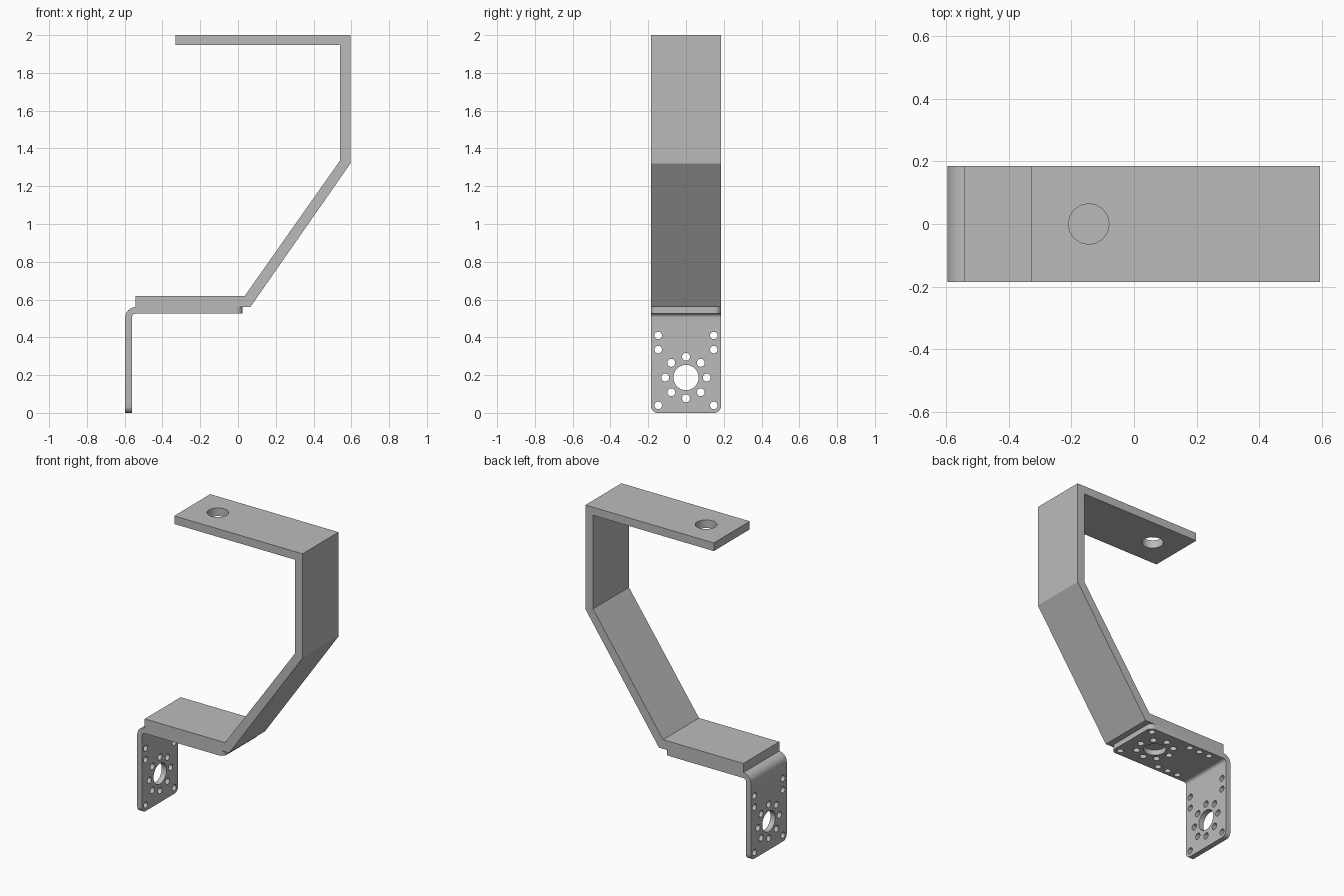
import bpy, bmesh, math
from mathutils import Matrix, Vector

cube = bpy.data.objects.get("Cube")
if cube:
    bpy.data.objects.remove(cube)

HALF = 0.185          # half width of the strip
T = 0.035             # bracket thickness
TOP, LEFT, END = 0.56, -0.597, 0.025

metal = bpy.data.materials.new("grey metal")
metal.use_nodes = True
GREY = (0.5, 0.5, 0.5, 1)
metal.diffuse_color = GREY
metal.node_tree.nodes["Principled BSDF"].inputs["Base Color"].default_value = GREY


def add_object(name, bm):
    bmesh.ops.recalc_face_normals(bm, faces=bm.faces)
    mesh = bpy.data.meshes.new(name)
    bm.to_mesh(mesh)
    bm.free()
    mesh.materials.append(metal)
    obj = bpy.data.objects.new(name, mesh)
    bpy.context.collection.objects.link(obj)
    return obj


def extrude_profile(points):
    """Closed xz profile extruded across the full width."""
    bm = bmesh.new()
    face = bm.faces.new([bm.verts.new((x, -HALF, z)) for x, z in points])
    new = bmesh.ops.extrude_face_region(bm, geom=[face])["geom"]
    verts = [v for v in new if isinstance(v, bmesh.types.BMVert)]
    bmesh.ops.translate(bm, verts=verts, vec=(0, 2 * HALF, 0))
    return bm


def drill(obj, holes):
    """Cut round holes: (centre, radius, sides, axis)."""
    bm = bmesh.new()
    for centre, radius, sides, axis in holes:
        turn = Matrix.Rotation(math.pi / 2, 4, 'Y') if axis == 'X' else Matrix()
        bmesh.ops.create_cone(bm, cap_ends=True, segments=sides, radius1=radius,
                              radius2=radius, depth=0.15,
                              matrix=Matrix.Translation(centre) @ turn)
    cutter = add_object("hole_cutter", bm)
    cutter.hide_render = True
    mod = obj.modifiers.new("holes", 'BOOLEAN')
    mod.operation, mod.solver, mod.object = 'DIFFERENCE', 'EXACT', cutter
    bpy.context.view_layer.update()
    graph = bpy.context.evaluated_depsgraph_get()
    mesh = bpy.data.meshes.new_from_object(obj.evaluated_get(graph))
    obj.modifiers.clear()
    obj.data = mesh
    bpy.data.objects.remove(cutter)


def hole_pattern(place, axis, rows):
    """Hub hole, ring of eight and paired edge holes, measured from a plate end."""
    hub = 0.187
    holes = [(place(0, hub), 0.067, 32, axis)]
    for i in range(8):
        a = i * math.pi / 4
        holes.append((place(0.11 * math.sin(a), hub + 0.11 * math.cos(a)), 0.021, 16, axis))
    for d in rows:
        holes += [(place(s * 0.147, d), 0.02, 16, axis) for s in (-1, 1)]
    return holes


# Bent strap with one hole in its top arm
strap = add_object("bent_strap", extrude_profile([
    (-0.543, TOP), (0.065, TOP), (0.595, 1.32), (0.595, 2), (-0.33, 2),
    (-0.33, 1.947), (0.541, 1.947), (0.541, 1.337), (0.036, 0.62), (-0.543, 0.62)]))
drill(strap, [((-0.145, 0, 1.973), 0.065, 16, 'Z')])

# L-shaped bracket with a rounded bend
R_OUT = 0.055
cx, cz = LEFT + R_OUT, TOP - R_OUT


def bend(radius):
    return [(cx - radius * math.cos(a), cz + radius * math.sin(a))
            for a in (i * math.pi / 16 for i in range(9))]


bm = extrude_profile([(LEFT, 0)] + bend(R_OUT) + [(END, TOP), (END, TOP - T)]
                     + bend(R_OUT - T)[::-1] + [(LEFT + T, 0)])
# Round the four free corners of the bracket
corners = []
for e in bm.edges:
    a, b = (v.co for v in e.verts)
    mid = (a + b) / 2
    if abs(a.y - b.y) < 0.001 and (mid.z < 0.001 or mid.x > END - 0.001):
        corners.append(e)
bmesh.ops.bevel(bm, geom=corners, offset=0.035, segments=6, profile=0.5, affect='EDGES')
bracket = add_object("hole_bracket", bm)
holes = hole_pattern(lambda y, d: Vector((LEFT + T / 2, y, d)), 'X', (0.04, 0.335, 0.41))
holes += hole_pattern(lambda y, d: Vector((END - d, y, TOP - T / 2)), 'Z',
                      (0.04, 0.335, 0.41, 0.485))
drill(bracket, holes)

# Smooth the round parts, keep the sharp edges
bpy.ops.object.select_all(action='DESELECT')
for obj in (strap, bracket):
    obj.select_set(True)
bpy.context.view_layer.objects.active = bracket
bpy.ops.object.shade_smooth_by_angle(angle=math.radians(30))
